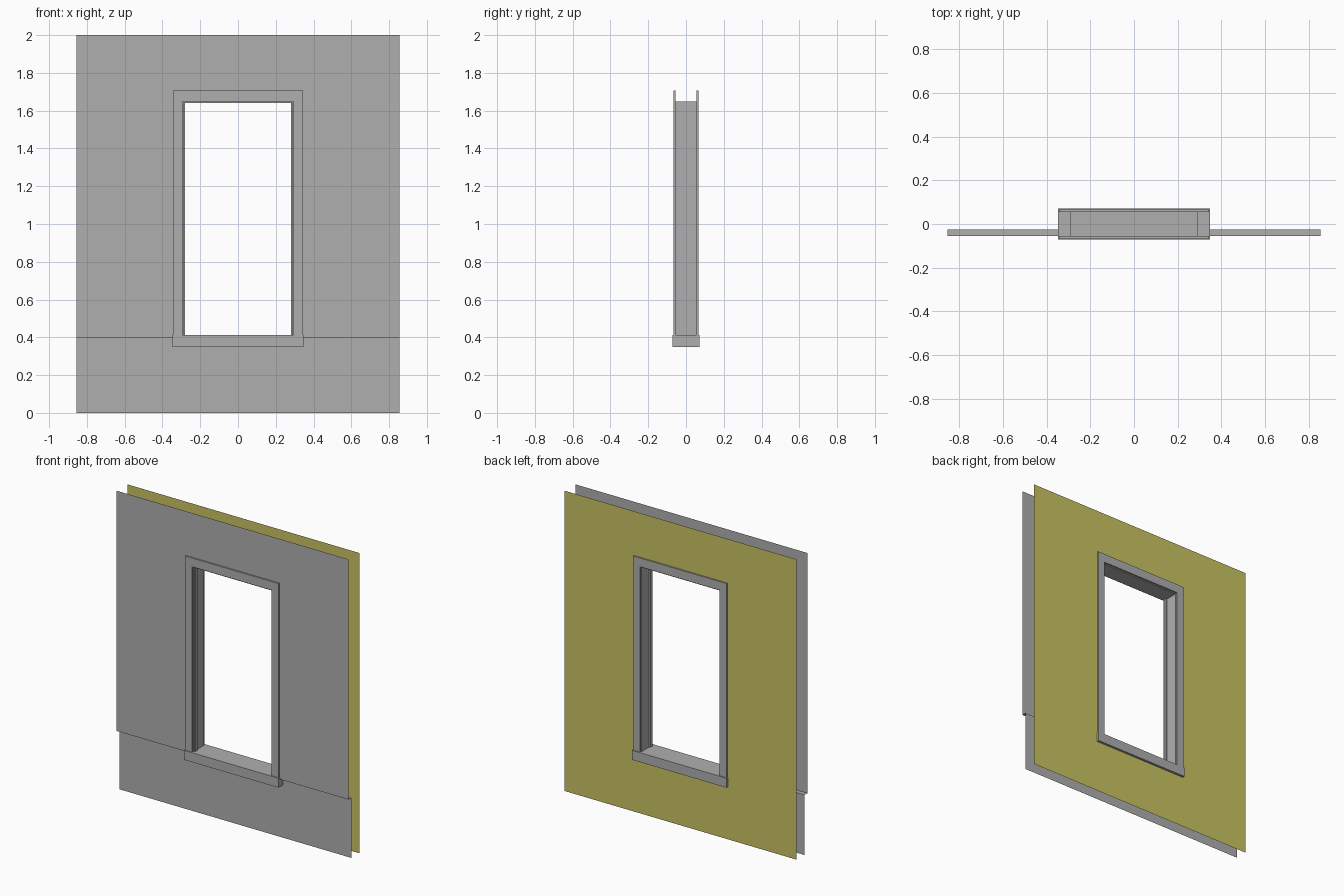
import bpy
import bmesh

cube = bpy.data.objects.get("Cube")
if cube:
    bpy.data.objects.remove(cube, do_unlink=True)


def material(name, rgb):
    m = bpy.data.materials.new(name)
    m.use_nodes = True
    m.diffuse_color = (*rgb, 1)
    m.node_tree.nodes["Principled BSDF"].inputs["Base Color"].default_value = (*rgb, 1)
    return m


GREY = material("plain grey", (0.43, 0.43, 0.43))
YELLOW = material("olive yellow", (0.59, 0.55, 0.125))

WALL = 0.855           # half width of the wall
OPEN = 0.294           # half width of the opening
TRIM = 0.344           # half width over the trim
SILL_TOP, HEAD = 0.413, 1.648
FRONT, LOWER, BACK = -0.056, -0.026, 0.056


def finish(name, bm, mat):
    bmesh.ops.remove_doubles(bm, verts=bm.verts, dist=0.0001)
    mesh = bpy.data.meshes.new(name)
    bm.to_mesh(mesh)
    bm.free()
    mesh.materials.append(mat)
    obj = bpy.data.objects.new(name, mesh)
    bpy.context.collection.objects.link(obj)
    return obj


def polygon(bm, points):
    return bm.faces.new([bm.verts.new(p) for p in points])


def prism(name, outline, y0, y1, mat=GREY):
    """Extrude an x-z outline from y0 to y1."""
    bm = bmesh.new()
    face = polygon(bm, [(x, y0, z) for x, z in outline])
    moved = bmesh.ops.extrude_face_region(bm, geom=[face])["geom"]
    verts = [v for v in moved if isinstance(v, bmesh.types.BMVert)]
    bmesh.ops.translate(bm, verts=verts, vec=(0, y1 - y0, 0))
    bmesh.ops.recalc_face_normals(bm, faces=bm.faces)
    return finish(name, bm, mat)


def box(name, x0, x1, y0, y1, z0, z1):
    return prism(name, [(x0, z0), (x1, z0), (x1, z1), (x0, z1)], y0, y1)


def sheet(name, y, z0, z1, hole_z0, hole_z1, mat, facing):
    """Thin wall skin with an opening, made from up to four rectangles."""
    bm = bmesh.new()
    xs = (-WALL, -OPEN, OPEN, WALL)
    zs = sorted({z0, hole_z0, hole_z1, z1})
    for i in range(3):
        for a, b in zip(zs, zs[1:]):
            if i == 1 and a >= hole_z0 and b <= hole_z1:
                continue
            pts = [(xs[i], y, a), (xs[i + 1], y, a), (xs[i + 1], y, b), (xs[i], y, b)]
            polygon(bm, pts if facing < 0 else pts[::-1])
    return finish(name, bm, mat)


# Wall skins: stepped outside, flat inside
sheet("upper_outer_wall", FRONT, 0.4, 2.0, 0.4, HEAD, GREY, -1)
sheet("lower_outer_wall", LOWER, 0.0, 0.4, 0.38, 0.4, GREY, -1)
sheet("inner_wall", BACK, 0.0, 2.0, 0.38, HEAD, YELLOW, 1)

# Underside of the step, on both sides of the opening
bm = bmesh.new()
for a, b in ((-WALL, -OPEN), (OPEN, WALL)):
    polygon(bm, [(a, FRONT, 0.4), (a, LOWER, 0.4), (b, LOWER, 0.4), (b, FRONT, 0.4)])
finish("wall_step", bm, GREY)

# Sill through the wall
box("sill", -0.348, 0.348, -0.072, 0.072, 0.35, SILL_TOP)

# Three-sided trim on both faces
trim = [(-TRIM, SILL_TOP), (-TRIM, 1.706), (TRIM, 1.706), (TRIM, SILL_TOP),
        (OPEN, SILL_TOP), (OPEN, HEAD), (-OPEN, HEAD), (-OPEN, SILL_TOP)]
prism("front_trim", trim, -0.066, FRONT)
prism("back_trim", trim, BACK, 0.066)

# Lining of the opening, with a stop strip near the front of each jamb
box("head_lining", -OPEN, OPEN, FRONT, BACK, 1.641, HEAD)
for side, s in (("left", 1), ("right", -1)):
    inner, outer = s * 0.289, s * OPEN
    box(side + "_jamb", min(inner, outer), max(inner, outer), FRONT, BACK, SILL_TOP, 1.641)
    stop = s * 0.28
    box(side + "_stop", min(stop, inner), max(stop, inner), -0.046, -0.025, SILL_TOP, 1.641)
